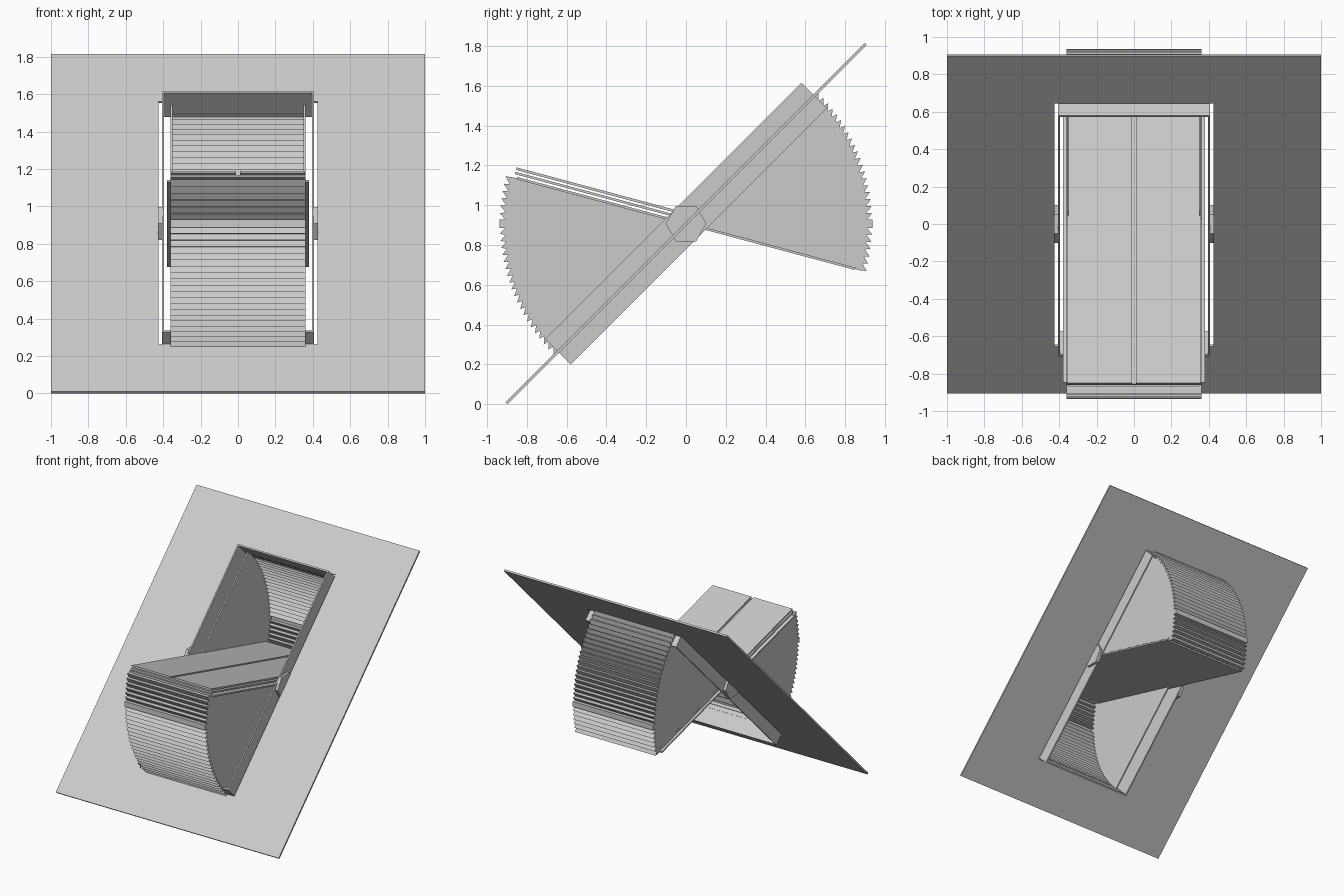
import bpy
from math import radians, sin, cos

if "Cube" in bpy.data.objects:
    bpy.data.objects.remove(bpy.data.objects["Cube"])

CZ = 0.907          # height of the pivot axis
TILT = radians(45)  # slope of the big sheet
SWING = radians(-15)  # slope of the swinging panel


def make(name, verts, faces, rot=0.0):
    me = bpy.data.meshes.new(name)
    me.from_pydata(verts, [], faces)
    me.validate()
    ob = bpy.data.objects.new(name, me)
    bpy.context.collection.objects.link(ob)
    ob.location = (0, 0, CZ)
    ob.rotation_euler = (rot, 0, 0)
    return ob


def prism(name, pts, x0, x1, rot=0.0):
    """Extrude a (y, z) outline along x."""
    n = len(pts)
    verts = [(x, y, z) for x in (x0, x1) for y, z in pts]
    faces = [tuple(reversed(range(n))), tuple(range(n, 2 * n))]
    faces += [(i, (i + 1) % n, n + (i + 1) % n, n + i) for i in range(n)]
    return make(name, verts, faces, rot)


def box(name, x0, x1, y0, y1, z0, z1, rot):
    return prism(name, [(y0, z0), (y1, z0), (y1, z1), (y0, z1)], x0, x1, rot)


def ring(name, outer, inner, h, rot):
    """Rectangular ring, given half sizes and half thickness."""
    verts = [(sx * a, sy * b, z) for z in (-h, h) for a, b in (outer, inner)
             for sx, sy in ((-1, -1), (1, -1), (1, 1), (-1, 1))]
    faces = []
    for i in range(4):
        j = (i + 1) % 4
        faces += [(i, 4 + i, 4 + j, j), (8 + i, 8 + j, 12 + j, 12 + i),
                  (i, j, 8 + j, 8 + i), (4 + i, 12 + i, 12 + j, 4 + j)]
    return make(name, verts, faces, rot)


def zigzag(a_open, a_door, r0, r1):
    """Pleats mirrored about the horizontal, with a flat strip there.
    Angles are measured from the horizontal, door side negative."""
    flat = 1.3

    def side(a_end, step):
        n = round((abs(a_end) - flat) / step)
        s = (abs(a_end) - flat) / n
        out = []
        for k in range(n):
            a = flat + k * s
            out += [(a, r0), (a + s * 0.85, r1)]
        out.append((abs(a_end), r0))
        return [(a if a_end > 0 else -a, r) for a, r in out]

    up = side(a_open, 2.2)
    down = side(a_door, 2.2)
    pts = list(reversed(down)) + [(-flat, r1), (flat, r1)] + up
    return [(r * cos(radians(a)), r * sin(radians(a))) for a, r in pts]


def scoop(name, s):
    """Hollow pleated sector: s=1 rear upper, s=-1 front lower."""
    outer = [(s * y, s * z) for y, z in zigzag(45, -15, 0.908, 0.937)]
    inner = [(s * y, s * z) for y, z in zigzag(45, -15, 0.898, 0.927)]
    n = len(outer)
    # pleated skin as a thin strip
    verts = [(x, y, z) for line in (outer, inner) for x in (-0.36, 0.36) for y, z in line]
    faces = []
    for i in range(n - 1):
        faces += [(i, i + 1, n + i + 1, n + i),
                  (2 * n + i, 3 * n + i, 3 * n + i + 1, 2 * n + i + 1)]
    for i in (0, n - 1):
        faces.append((i, n + i, 3 * n + i, 2 * n + i))
    make(name + "_pleated_skin", verts, faces)
    # toothed side walls
    for tag, sx in (("left", -1), ("right", 1)):
        prism(f"{name}_{tag}_wall", [(0, 0)] + outer, sx * 0.35, sx * 0.361)


# sloping sheet with opening
ring("sloping_sheet", (1.0, 1.276), (0.424, 0.918), 0.007, TILT)

# deep frame in the opening
ring("opening_frame", (0.407, 0.91), (0.396, 0.898), 0.09, TILT)

# hexagonal pivot plates
hexagon = [(0.102 * cos(radians(60 * k)), 0.102 * sin(radians(60 * k))) for k in range(6)]
for tag, sx in (("left", -1), ("right", 1)):
    prism(f"{tag}_pivot_plate", hexagon, sx * 0.405, sx * 0.428)

# pleated scoops
scoop("rear_scoop", 1)
scoop("front_scoop", -1)

# layered swinging panel
box("base_panel", -0.38, 0.38, -0.88, 0.88, -0.005, 0.007, SWING)
box("middle_panel", -0.362, 0.362, -0.895, 0.88, 0.018, 0.03, SWING)
for tag, sx in (("left", -1), ("right", 1)):
    box(f"{tag}_top_leaf", sx * 0.01, sx * 0.358, -0.895, 0.88, 0.04, 0.053, SWING)

# consistent outward normals
import bmesh
for ob in bpy.data.objects:
    bm = bmesh.new()
    bm.from_mesh(ob.data)
    bmesh.ops.recalc_face_normals(bm, faces=bm.faces)
    bm.to_mesh(ob.data)
    bm.free()
